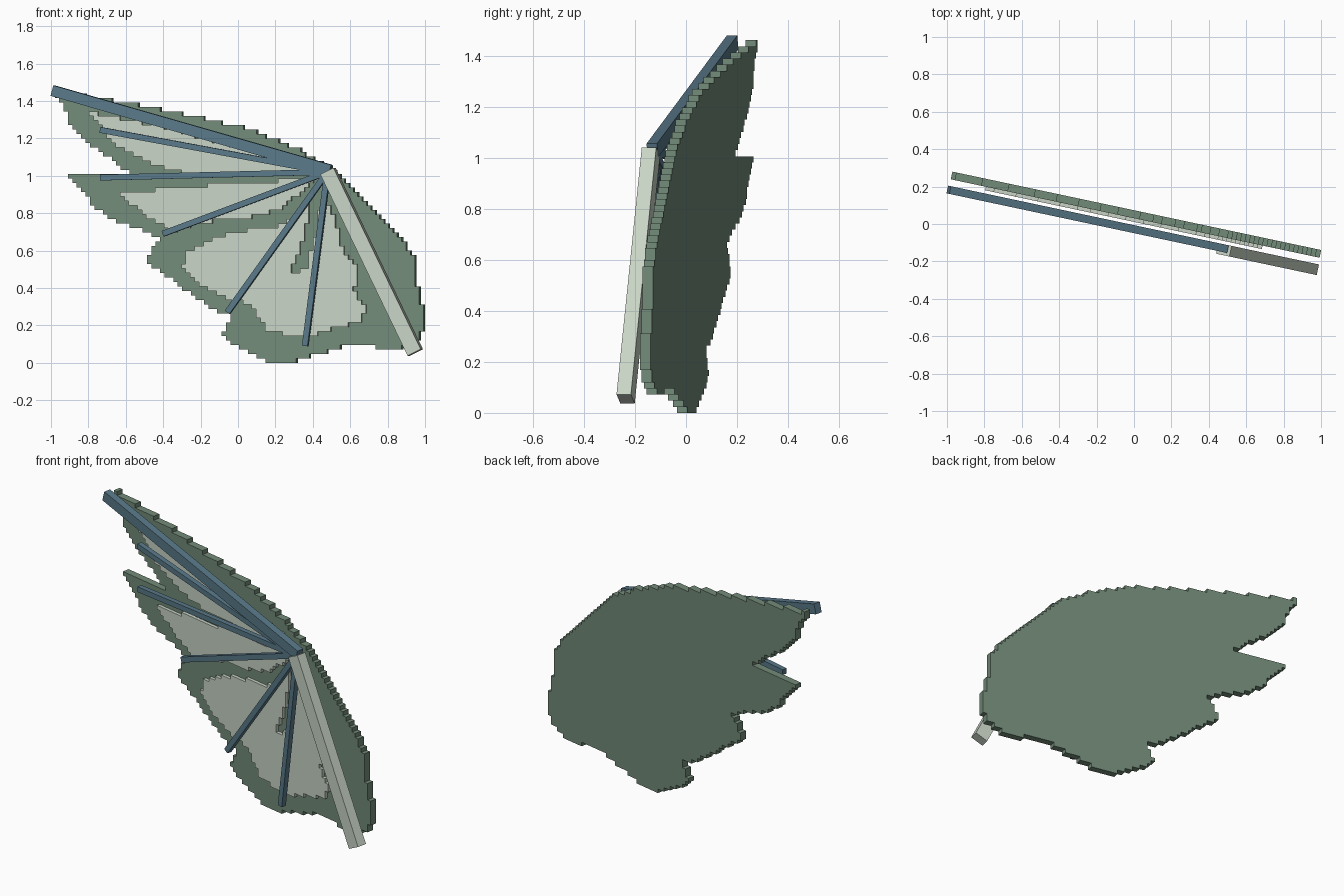
import bpy, bmesh, math
from mathutils import Vector, Matrix

cube = bpy.data.objects.get("Cube")
if cube:
    bpy.data.objects.remove(cube)

TILT = math.radians(-12)      # the whole wing is turned about the vertical
COS = math.cos(TILT)
CELL = 0.024                  # size of the stair steps along the edges
TURN = Matrix.Rotation(TILT, 4, 'Z')


def material(name, rgb):
    m = bpy.data.materials.new(name)
    m.use_nodes = True
    m.diffuse_color = (*rgb, 1)
    m.node_tree.nodes["Principled BSDF"].inputs["Base Color"].default_value = (*rgb, 1)
    return m


green = material("wing green", (0.17, 0.26, 0.19))
pale = material("pale grey green", (0.58, 0.65, 0.56))
blue = material("slate blue", (0.10, 0.19, 0.25))


def finish(bm, name, mat):
    bmesh.ops.recalc_face_normals(bm, faces=bm.faces[:])
    me = bpy.data.meshes.new(name)
    bm.to_mesh(me)
    bm.free()
    me.materials.append(mat)
    ob = bpy.data.objects.new(name, me)
    ob.matrix_world = TURN
    bpy.context.collection.objects.link(ob)


def inside(u, z, poly):
    hit = False
    for (a, b), (c, d) in zip(poly, poly[1:] + poly[:1]):
        if (b > z) != (d > z) and u < a + (z - b) * (c - a) / (d - b):
            hit = not hit
    return hit


def stepped_sheet(name, outline, front, thick, mat):
    """Flat sheet with a stair-stepped edge, filled from a smooth outline."""
    poly = [(x / COS, z) for x, z in outline]
    bm = bmesh.new()
    verts = {}

    def corner(i, k):
        if (i, k) not in verts:
            verts[i, k] = bm.verts.new((i * CELL, front, k * CELL))
        return verts[i, k]

    n = int(1.1 / CELL)
    for i in range(-n, n):
        for k in range(int(1.5 / CELL)):
            if inside((i + 0.5) * CELL, (k + 0.5) * CELL, poly):
                bm.faces.new([corner(i, k), corner(i + 1, k),
                              corner(i + 1, k + 1), corner(i, k + 1)])
    ext = bmesh.ops.extrude_face_region(bm, geom=bm.faces[:], use_keep_orig=True)
    moved = [g for g in ext["geom"] if isinstance(g, bmesh.types.BMVert)]
    bmesh.ops.translate(bm, verts=moved, vec=(0, thick, 0))
    bmesh.ops.recalc_face_normals(bm, faces=bm.faces[:])
    bmesh.ops.dissolve_limit(bm, angle_limit=0.02, verts=bm.verts[:], edges=bm.edges[:])
    finish(bm, name, mat)


def bar(name, start, end, width, depth, mat, y=-0.027):
    """Square-ended strut between two points of the wing plane."""
    a = Vector((start[0] / COS, y, start[1]))
    b = Vector((end[0] / COS, y, end[1]))
    d = b - a
    bm = bmesh.new()
    bmesh.ops.create_cube(bm, size=1)
    bmesh.ops.scale(bm, vec=(d.length, depth, width), verts=bm.verts)
    place = Matrix.Translation((a + b) / 2) @ Matrix.Rotation(-math.atan2(d.z, d.x), 4, 'Y')
    bmesh.ops.transform(bm, matrix=place, verts=bm.verts)
    finish(bm, name, mat)


# Membrane
membrane = [(-1, 1.46), (-.57, 1.385), (-.3, 1.33), (0, 1.265), (.13, 1.22), (.3, 1.15),
            (.5, 1.04), (.6, .93), (.75, .78), (.88, .65), (.94, .55), (.95, .4),
            (.985, .27), (.99, .18), (.95, .12), (.85, .08), (.75, .08), (.6, .1),
            (.5, .07), (.4, .04), (.25, 0), (.17, 0), (.08, .05), (-.03, .1),
            (-.09, .16), (-.04, .26), (-.13, .28), (-.25, .36), (-.37, .45),
            (-.5, .54), (-.43, .66), (-.52, .71), (-.66, .76), (-.75, .81),
            (-.82, .89), (-.88, .97), (-.94, 1.01), (-.58, 1.01), (-.7, 1.1),
            (-.82, 1.18), (-.9, 1.27), (-.94, 1.38)]
stepped_sheet("wing_membrane", membrane, 0.03, 0.042, green)

# Pale panels on the front of the membrane
panels = {
    "upper_panel": [(-.8, 1.34), (-.4, 1.26), (0, 1.15), (.4, 1.05), (.3, 1.02),
                    (-.2, 1.0), (-.37, 1.03), (-.52, 1.09), (-.67, 1.17), (-.73, 1.27)],
    "middle_panel": [(-.64, .91), (-.37, .93), (-.15, .95), (.2, .97), (.44, 1),
                     (.35, .92), (.22, .82), (.08, .78), (-.2, .75), (-.36, .7),
                     (-.42, .74), (-.52, .8)],
    "lower_panel": [(-.3, .52), (-.27, .6), (-.13, .67), (.05, .71), (.2, .73),
                    (.3, .78), (.38, .88), (.36, .7), (.32, .57), (.27, .48),
                    (.36, .5), (.42, .7), (.45, .92), (.53, .72), (.56, .6),
                    (.63, .52), (.62, .38), (.68, .3), (.65, .22), (.5, .18),
                    (.4, .15), (.25, .15), (.15, .18), (.08, .28), (.05, .32),
                    (-.05, .34), (-.2, .42)],
}
for name, outline in panels.items():
    stepped_sheet(name, outline, 0.011, 0.021, pale)

# Arm and leading bone
bar("arm_bone", (.488, 1.025), (.955, .055), 0.08, 0.058, pale, y=-0.035)
bar("leading_bone", (-.985, 1.455), (.5, 1.03), 0.058, 0.042, blue)

# Finger spines fanning out from the wrist
tips = [(-.73, 1.245), (-.73, .99), (-.395, .69), (-.05, .27), (.365, .09)]
for i, tip in enumerate(tips):
    bar(f"finger_spine_{i + 1}", tip, (.485, 1.02), 0.031, 0.03, blue)
